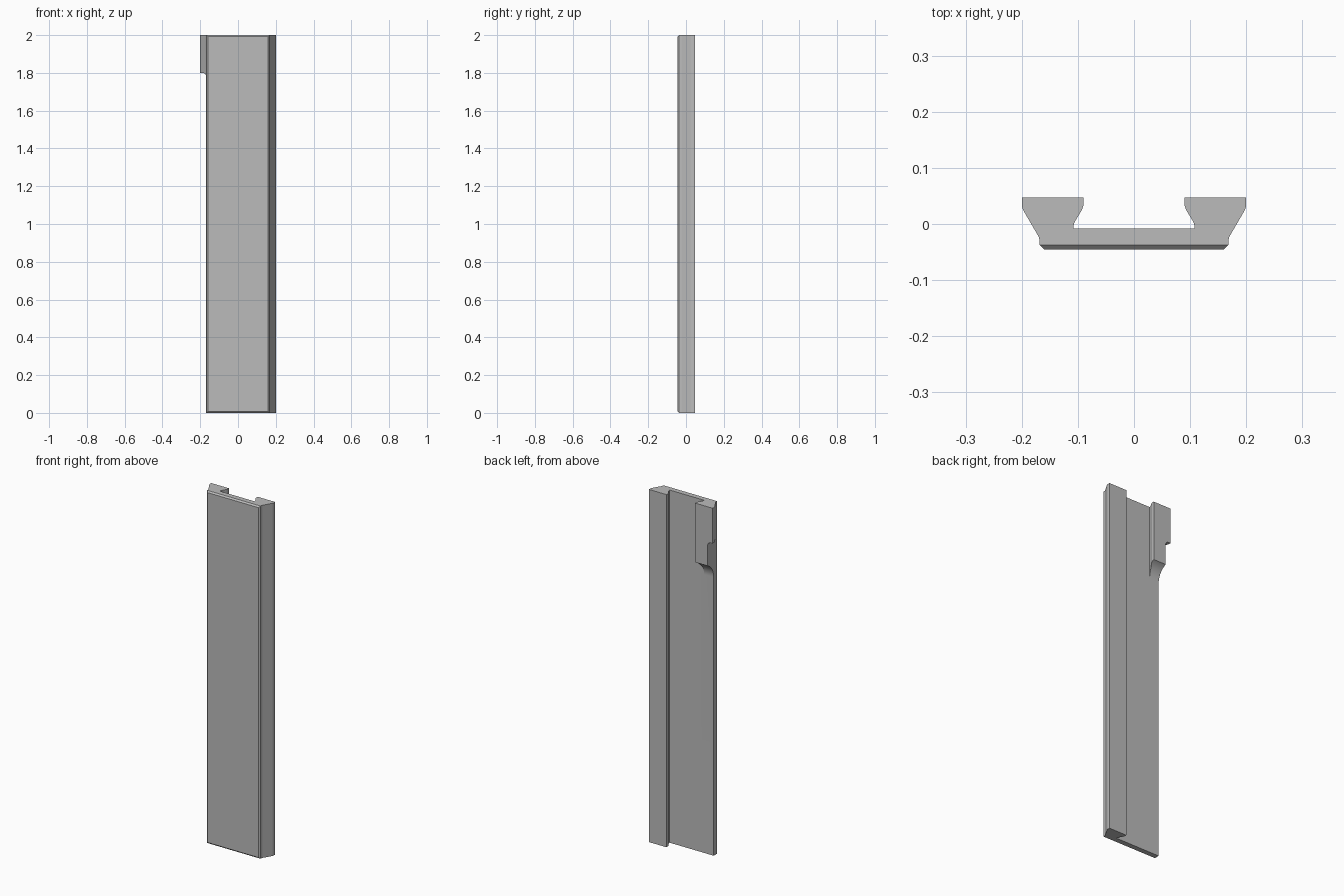
import bpy, bmesh
from math import cos, sin, pi, asin
from mathutils import Vector

cube = bpy.data.objects.get("Cube")
if cube:
    bpy.data.objects.remove(cube, do_unlink=True)

grey = bpy.data.materials.new("plain grey")
grey.use_nodes = True
GREY = (0.5, 0.5, 0.5, 1)
grey.diffuse_color = GREY
grey.node_tree.nodes["Principled BSDF"].inputs["Base Color"].default_value = GREY


def prism(name, points, direction, edit=None):
    """Extrude a closed flat outline along a direction."""
    bm = bmesh.new()
    face = bm.faces.new([bm.verts.new(p) for p in points])
    ext = bmesh.ops.extrude_face_region(bm, geom=[face])
    moved = [v for v in ext["geom"] if isinstance(v, bmesh.types.BMVert)]
    bmesh.ops.translate(bm, verts=moved, vec=Vector(direction))
    bmesh.ops.recalc_face_normals(bm, faces=bm.faces)
    if edit:
        edit(bm)
    mesh = bpy.data.meshes.new(name)
    bm.to_mesh(mesh)
    bm.free()
    mesh.materials.append(grey)
    obj = bpy.data.objects.new(name, mesh)
    bpy.context.collection.objects.link(obj)
    return obj


HEIGHT = 2.0
FRONT, FLOOR, BACK = -0.045, -0.008, 0.047
SIDE = 0.168


def soften(bm):
    # Chamfer around the front face
    rim = [e for e in bm.edges if all(abs(v.co.y - FRONT) < 1e-5 for v in e.verts)]
    bmesh.ops.bevel(bm, geom=rim, offset=0.008, segments=1, affect='EDGES')
    # Rounded bends along the rails
    bends = [e for e in bm.edges
             if abs(e.verts[0].co.z - e.verts[1].co.z) > 1
             and -0.03 < e.verts[0].co.y < 0.04
             and abs(e.verts[0].co.y - FLOOR) > 1e-4]
    bmesh.ops.bevel(bm, geom=bends, offset=0.006, segments=4, profile=0.5, affect='EDGES')


# Plate with two flared rails, as one cross-section
half = [(SIDE, FRONT), (SIDE, -0.026), (0.2, 0.029), (0.2, BACK),
        (0.09, BACK), (0.09, 0.03), (0.108, 0.0), (0.108, FLOOR)]
outline = half + [(-x, y) for x, y in reversed(half)]
body = prism("slide_plate", [(x, y, 0) for x, y in outline], (0, 0, HEIGHT), soften)

# Cutter that ends the right rail with a concave sweep into the plate
sweep_z, radius = 1.58, 0.093
end = asin(0.085 / radius)
arc = [(FLOOR + radius * (1 - cos(end * i / 12)), sweep_z + radius * sin(end * i / 12))
       for i in range(13)]
sweep = arc + [(0.2, arc[-1][1]), (0.2, -0.1), (FLOOR, -0.1)]
rail_cutter = prism("rail_cutter", [(-0.3, y, z) for y, z in sweep], (0.22, 0, 0))

# Cutter that trims the outer flange, with a small fillet under the step
step_z, r = 1.8, 0.02
fillet = [(-SIDE - r + r * cos(pi / 2 * i / 6), step_z - r + r * sin(pi / 2 * i / 6))
          for i in range(7)]
flange = fillet + [(-0.3, step_z), (-0.3, -0.1), (-SIDE, -0.1)]
flange_cutter = prism("flange_cutter", [(x, -0.03, z) for x, z in flange], (0, 0.2, 0))

for cutter in (rail_cutter, flange_cutter):
    cut = body.modifiers.new(cutter.name, 'BOOLEAN')
    cut.operation = 'DIFFERENCE'
    cut.solver = 'EXACT'
    cut.object = cutter
    bpy.context.view_layer.objects.active = body
    bpy.ops.object.modifier_apply(modifier=cut.name)
    bpy.data.objects.remove(cutter, do_unlink=True)

# Smooth bends, sharp edges
bpy.ops.object.select_all(action='DESELECT')
body.select_set(True)
bpy.context.view_layer.objects.active = body
bpy.ops.object.shade_smooth_by_angle(angle=pi / 6)
